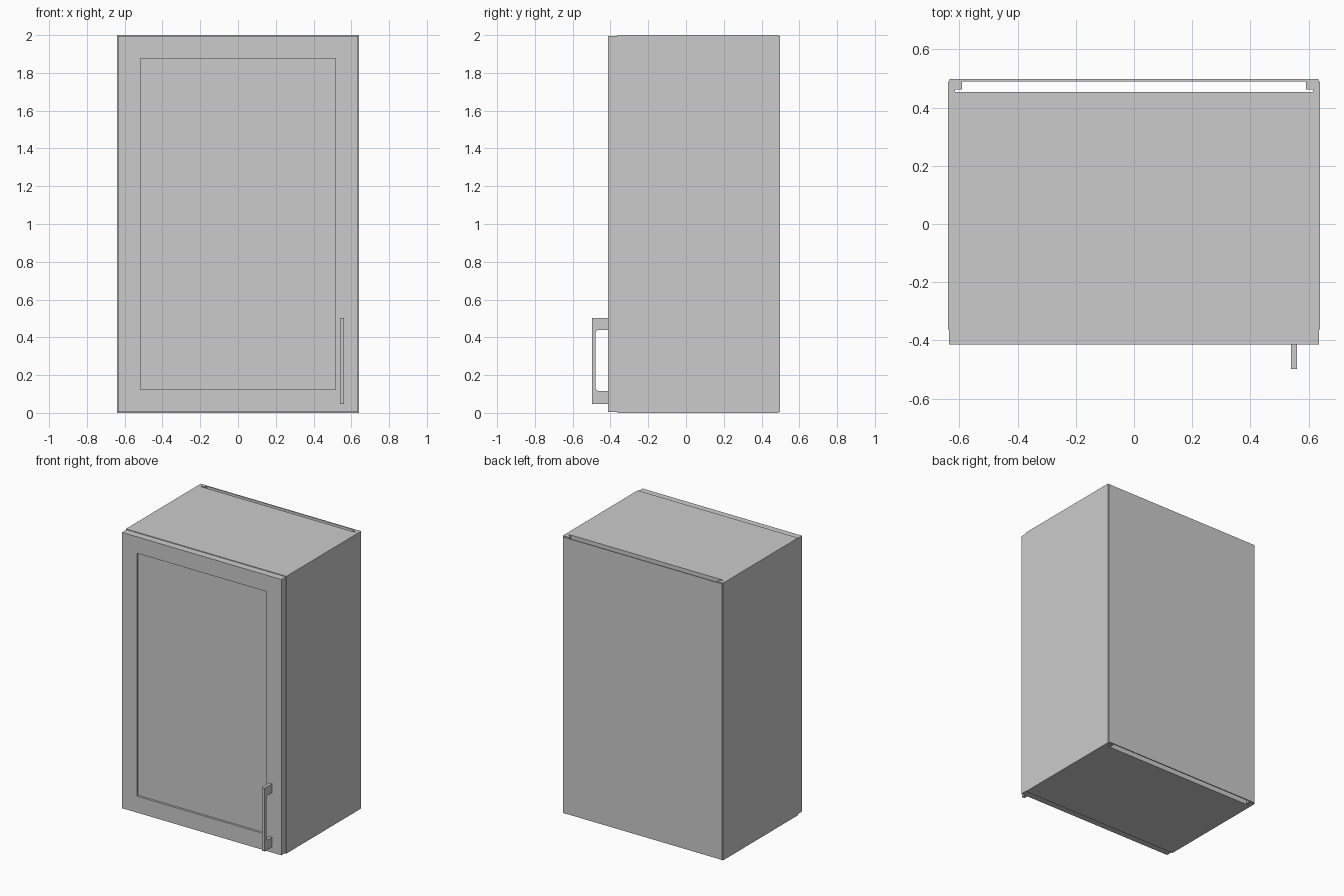
import bpy, bmesh, math
from mathutils import Vector

if "Cube" in bpy.data.objects:
    bpy.data.objects.remove(bpy.data.objects["Cube"])


def finish(name, bm):
    bmesh.ops.recalc_face_normals(bm, faces=bm.faces)
    mesh = bpy.data.meshes.new(name)
    bm.to_mesh(mesh)
    bm.free()
    obj = bpy.data.objects.new(name, mesh)
    bpy.context.collection.objects.link(obj)
    return obj


def make_box(x, y, z):
    bm = bmesh.new()
    bmesh.ops.create_cube(bm, size=1)
    for v in bm.verts:
        for i, (lo, hi) in enumerate((x, y, z)):
            v.co[i] = lo if v.co[i] < 0 else hi
    return bm


def box(name, x, y, z):
    return finish(name, make_box(x, y, z))


def prism(name, points, offset):
    """Extrude a closed outline along an offset vector."""
    bm = bmesh.new()
    face = bm.faces.new([bm.verts.new(p) for p in points])
    ext = bmesh.ops.extrude_face_region(bm, geom=[face], use_keep_orig=True)
    verts = [g for g in ext["geom"] if isinstance(g, bmesh.types.BMVert)]
    bmesh.ops.translate(bm, verts=verts, vec=Vector(offset))
    return finish(name, bm)


# Side panels, each with an open groove near the back edge
side = [(0.64, -0.363), (0.64, 0.49), (0.592, 0.49), (0.592, 0.463),
        (0.615, 0.463), (0.615, 0.453), (0.592, 0.453), (0.592, -0.363)]
for name, s in (("left_side", -1), ("right_side", 1)):
    prism(name, [(s * x, y, 0) for x, y in side], (0, 0, 2))

# Top and bottom boards stop short of the back
for name, z in (("bottom_board", 0), ("top_board", 1.95)):
    box(name, (-0.592, 0.592), (-0.363, 0.453), (z, z + 0.05))

# Thin back sheet
box("back_panel", (-0.634, 0.634), (0.49, 0.498), (0.005, 1.995))

# Door with a recessed centre panel
bm = make_box((-0.636, 0.636), (-0.414, -0.363), (0.006, 1.995))
bm.normal_update()
front = min(bm.faces, key=lambda f: f.calc_center_median().y)
bmesh.ops.inset_region(bm, faces=[front], thickness=0.168)
ext = bmesh.ops.extrude_discrete_faces(bm, faces=[front])
bmesh.ops.translate(bm, verts=ext["faces"][0].verts, vec=(0, 0.015, 0))
finish("door", bm)

# Bar handle: C-shaped outline with rounded inner corners
r, inner_y, z0, z1 = 0.014, -0.478, 0.117, 0.438
arc = [(r * (1 - math.sin(a)), r * (1 - math.cos(a)))
       for a in (math.pi / 2 * i / 6 for i in range(7))]
outline = [(-0.414, 0.046), (-0.498, 0.046), (-0.498, 0.502), (-0.414, 0.502), (-0.414, z1)]
outline += [(inner_y + dy, z1 - dz) for dy, dz in arc]
outline += [(inner_y + dy, z0 + dz) for dy, dz in reversed(arc)]
outline += [(-0.414, z0)]
handle = prism("handle", [(0.539, y, z) for y, z in outline], (0.022, 0, 0))
bpy.context.view_layer.objects.active = handle
handle.select_set(True)
bpy.ops.object.shade_smooth_by_angle(angle=math.radians(30))
